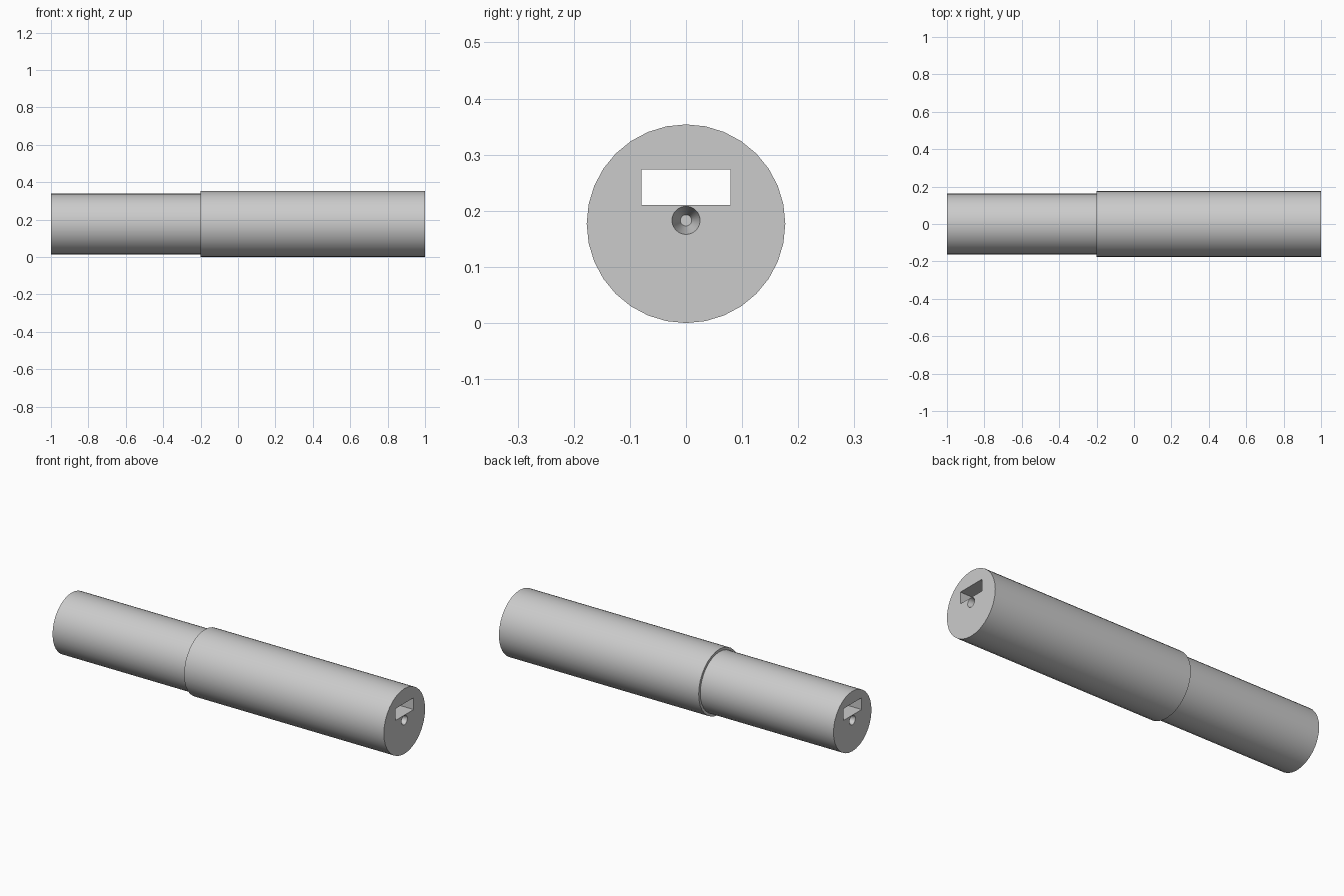
import bpy, bmesh, math
from mathutils import Matrix, Vector

if "Cube" in bpy.data.objects:
    bpy.data.objects.remove(bpy.data.objects["Cube"], do_unlink=True)

SIDES = 32
WIDE, NARROW, STEP_X = 0.177, 0.163, -0.2
AXIS_Z = WIDE

# Single plain grey finish
grey = bpy.data.materials.new("Plain grey")
grey.use_nodes = True
colour = (0.6, 0.6, 0.6, 1)
grey.diffuse_color = colour
grey.node_tree.nodes["Principled BSDF"].inputs["Base Color"].default_value = colour


def turned(name, profile, z, sides=SIDES):
    """Closed solid turned around the x direction from (x, radius) points."""
    bm = bmesh.new()
    rings = []
    for x, r in profile:
        angles = [math.tau * i / sides for i in range(sides)]
        rings.append([bm.verts.new((x, r * math.sin(a), z + r * math.cos(a))) for a in angles])
    for a, b in zip(rings, rings[1:]):
        for i in range(sides):
            j = (i + 1) % sides
            bm.faces.new((a[i], a[j], b[j], b[i]))
    bm.faces.new(rings[0])
    bm.faces.new(rings[-1])
    return finish(name, bm)


def finish(name, bm):
    bmesh.ops.recalc_face_normals(bm, faces=bm.faces)
    mesh = bpy.data.meshes.new(name)
    bm.to_mesh(mesh)
    bm.free()
    mesh.materials.append(grey)
    obj = bpy.data.objects.new(name, mesh)
    bpy.context.collection.objects.link(obj)
    return obj


# Stepped barrel: narrow left-hand shaft into a wider sleeve
barrel = turned("stepped_barrel", [(-1, NARROW), (STEP_X, NARROW), (STEP_X, WIDE), (1, WIDE)], AXIS_Z)

# Rectangular slot running the full length
bm = bmesh.new()
size = Matrix.Diagonal(Vector((2.4, 0.158, 0.064, 1)))
bmesh.ops.create_cube(bm, size=1, matrix=Matrix.Translation((0, 0, 0.242)) @ size)
cutters = [finish("slot_cutter", bm)]

# Tapered centre hole in each end
for side, label in ((1, "left"), (-1, "right")):
    cutters.append(turned(label + "_hole_cutter",
                          [(side * 1.02, 0.03), (side, 0.025), (side * 0.94, 0.01)], 0.183))

# Cut the openings
for cutter in cutters:
    cutter.hide_render = True
    mod = barrel.modifiers.new(cutter.name, "BOOLEAN")
    mod.operation = "DIFFERENCE"
    mod.solver = "EXACT"
    mod.object = cutter

bpy.ops.object.select_all(action="DESELECT")
barrel.select_set(True)
bpy.context.view_layer.objects.active = barrel
for mod in list(barrel.modifiers):
    bpy.ops.object.modifier_apply(modifier=mod.name)
for cutter in cutters:
    bpy.data.objects.remove(cutter, do_unlink=True)

bpy.ops.object.shade_smooth_by_angle(angle=math.radians(30))
